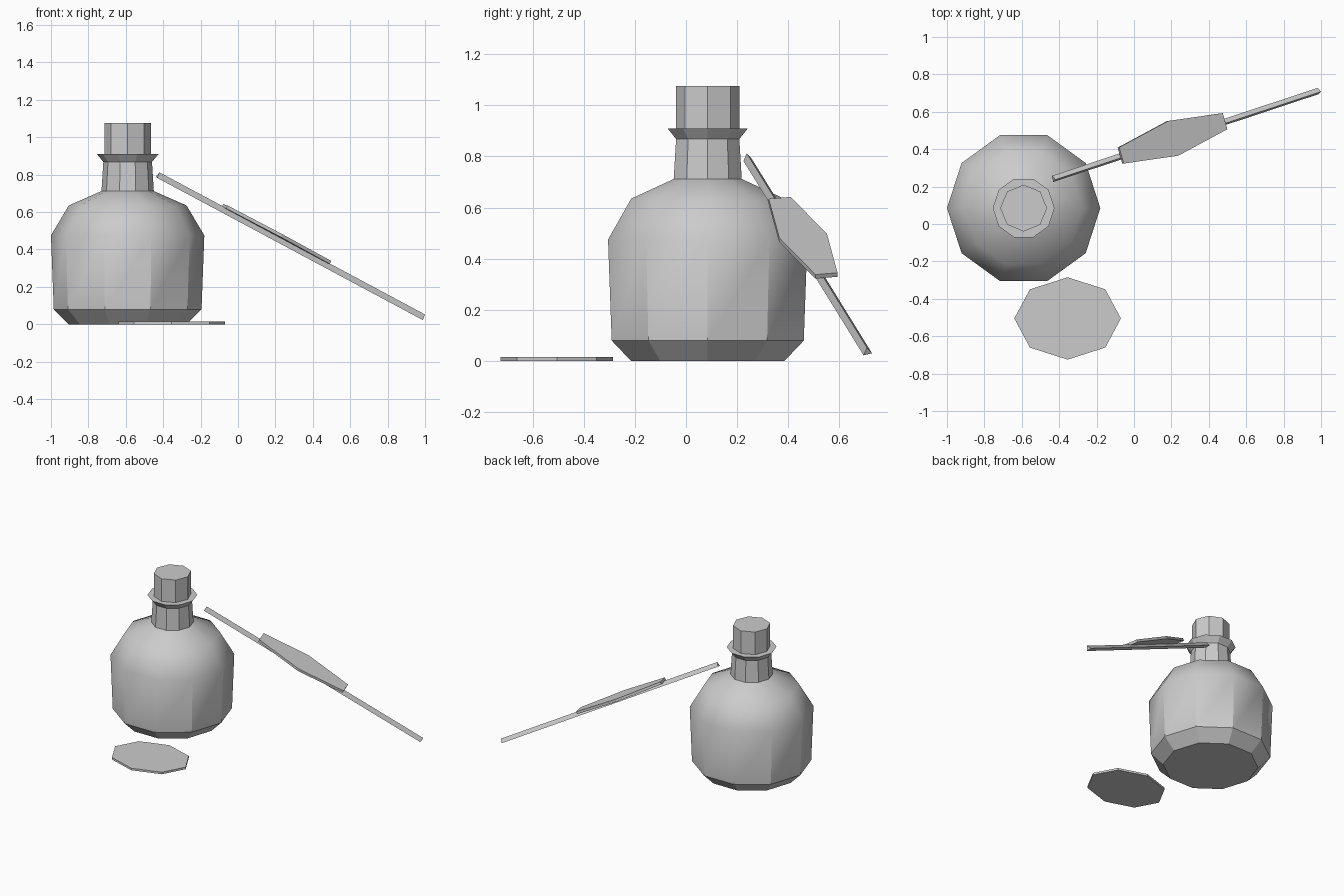
import bpy, bmesh, math
from mathutils import Vector

if "Cube" in bpy.data.objects:
    bpy.data.objects.remove(bpy.data.objects["Cube"])

grey = bpy.data.materials.new("light_grey")
grey.diffuse_color = (0.6, 0.6, 0.6, 1)
grey.use_nodes = True
grey.node_tree.nodes["Principled BSDF"].inputs["Base Color"].default_value = grey.diffuse_color


def finish(name, bm):
    bmesh.ops.recalc_face_normals(bm, faces=bm.faces)
    mesh = bpy.data.meshes.new(name)
    bm.to_mesh(mesh)
    bm.free()
    mesh.materials.append(grey)
    obj = bpy.data.objects.new(name, mesh)
    bpy.context.collection.objects.link(obj)
    return obj


def loft(name, rings, smooth=None):
    """Skin a list of point rings and cap both ends; smooth(z) picks smooth bands."""
    bm = bmesh.new()
    loops = [[bm.verts.new(p) for p in ring] for ring in rings]
    n = len(loops[0])
    for a, b in zip(loops, loops[1:]):
        for i in range(n):
            j = (i + 1) % n
            bm.faces.new((a[i], a[j], b[j], b[i]))
    bm.faces.new(loops[0][::-1])
    bm.faces.new(loops[-1])
    if smooth:
        for f in bm.faces:
            f.smooth = len(f.verts) == 4 and smooth(f.calc_center_median().z)
        # wall corners stay sharp, the shoulder blends
        for e in bm.edges:
            a, b = (v.co.z for v in e.verts)
            if min(a, b) < 0.1:
                e.smooth = False
    return finish(name, bm)


def ring(x, y, z, rx, ry, sides):
    step = 2 * math.pi / sides
    return [(x + rx * math.cos(i * step), y + ry * math.sin(i * step), z)
            for i in range(sides)]


def lathe(name, profile, sides, smooth=None):
    return loft(name, [ring(-0.59, 0.085, z, r, r, sides) for r, z in profile], smooth)


# Bottle: chamfered foot, nearly straight wall, rounded shoulder
lathe("bottle_body", [(0.315, 0), (0.395, 0.08), (0.41, 0.475), (0.315, 0.635), (0.14, 0.712)],
      10, lambda z: z > 0.1)
lathe("bottle_neck", [(0.14, 0.71), (0.13, 0.87)], 10)
lathe("bottle_collar", [(0.13, 0.868), (0.165, 0.91)], 10)
lathe("stopper", [(0.125, 0.905), (0.125, 1.075)], 8)

# Flat oval plate lying in front
loft("ground_plate", [ring(-0.355, -0.505, z, 0.285, 0.22, 8) for z in (0, 0.015)])

# Leaning feather: frame along the shaft
start, end = Vector((-0.43, 0.24, 0.795)), Vector((0.99, 0.71, 0.035))
along = (end - start).normalized()
side = Vector((-0.06, 0.18, 0.02))
side = (side - along * side.dot(along)).normalized()
up = along.cross(side).normalized()

# Three-sided shaft
angles = [math.radians(a) for a in (-20, 100, 220)]
loft("feather_shaft", [[p + 0.02 * (side * math.cos(a) + up * math.sin(a)) for a in angles]
                       for p in (start, end)])

# Six-sided vane resting on the shaft
mid = Vector((0.21, 0.458, 0.49))
outline = [(-0.327, 0.045), (-0.327, -0.045), (0, -0.097),
           (0.327, -0.045), (0.327, 0.045), (0, 0.097)]
loft("feather_vane", [[mid + along * u + side * v - up * h for u, v in outline]
                      for h in (0.018, 0)])
